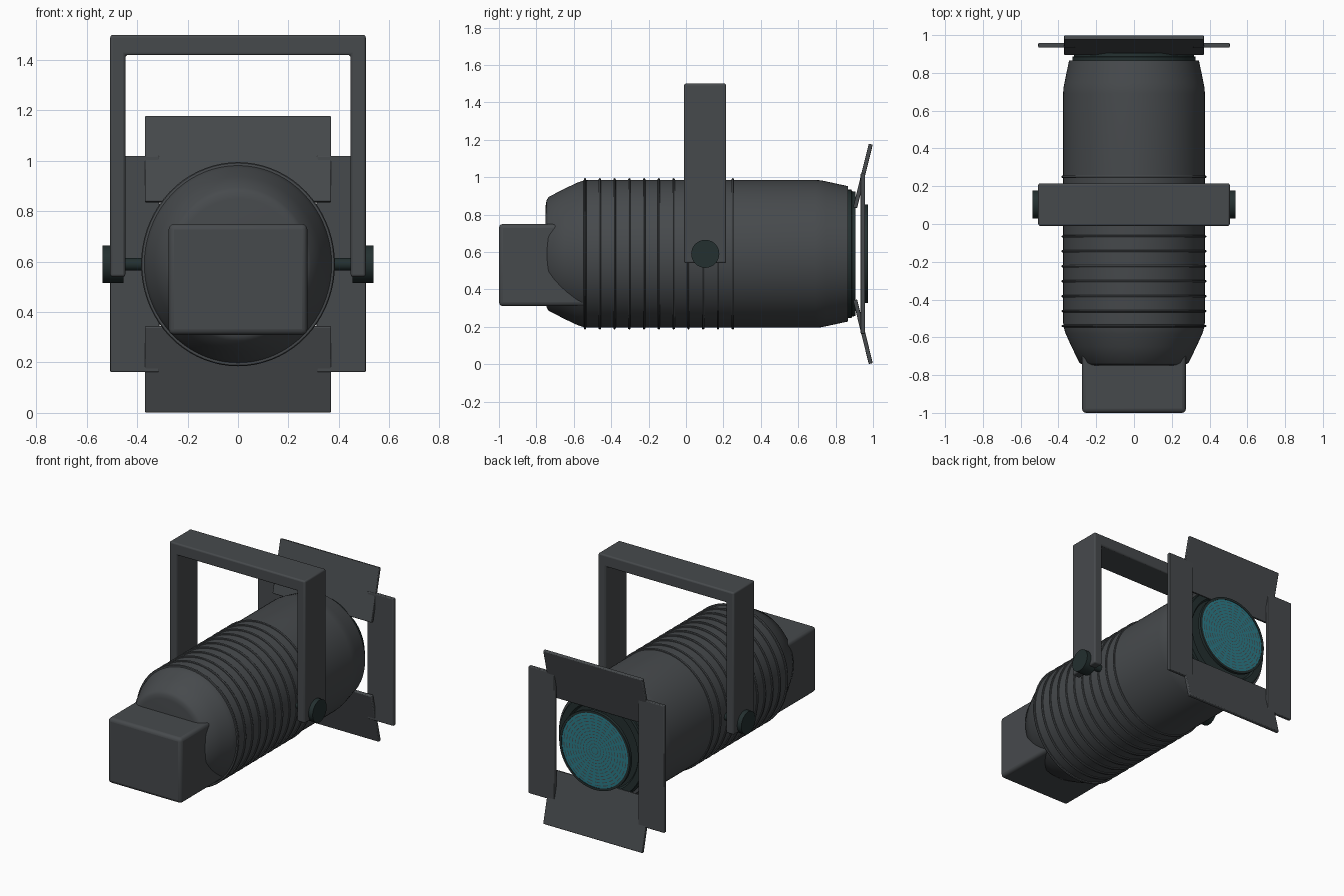
import bpy, bmesh, math
from mathutils import Matrix

if "Cube" in bpy.data.objects:
    bpy.data.objects.remove(bpy.data.objects["Cube"])

CZ = 0.59      # height of the lamp axis
SQUASH = 0.95  # housing is slightly narrower than tall


def material(name, rgb):
    m = bpy.data.materials.new(name)
    m.diffuse_color = (*rgb, 1)
    m.use_nodes = True
    m.node_tree.nodes["Principled BSDF"].inputs["Base Color"].default_value = m.diffuse_color
    return m


GREY = material("housing_grey", (0.062, 0.068, 0.073))
DARK = material("dark_green_black", (0.017, 0.029, 0.029))
TEAL = material("lens_teal", (0.025, 0.20, 0.25))


def finish(bm, name, mats, smooth=None, bevel=0):
    bmesh.ops.recalc_face_normals(bm, faces=bm.faces)
    me = bpy.data.meshes.new(name)
    bm.to_mesh(me)
    bm.free()
    ob = bpy.data.objects.new(name, me)
    bpy.context.collection.objects.link(ob)
    for m in mats:
        me.materials.append(m)
    if bevel:
        b = ob.modifiers.new("bevel", "BEVEL")
        b.width, b.segments = bevel, 3
    if smooth:
        bpy.ops.object.select_all(action="DESELECT")
        ob.select_set(True)
        bpy.context.view_layer.objects.active = ob
        bpy.ops.object.shade_smooth_by_angle(angle=math.radians(smooth))
    return ob


def lathe(name, profile, mats, squash=1.0, segs=72, closed=False, smooth=40, rule=None):
    """Revolve (y, radius) points around the lamp axis."""
    bm = bmesh.new()
    rings = []
    for y, r in profile:
        if r < 1e-6:
            rings.append([bm.verts.new((0, y, CZ))] * segs)
            continue
        rings.append([bm.verts.new((r * squash * math.cos(a), y, CZ + r * math.sin(a)))
                      for a in (2 * math.pi * i / segs for i in range(segs))])
    pairs = list(zip(rings, rings[1:]))
    if closed:
        pairs.append((rings[-1], rings[0]))
    for k, (p, q) in enumerate(pairs):
        for i in range(segs):
            j = (i + 1) % segs
            f = bm.faces.new(list(dict.fromkeys((p[i], p[j], q[j], q[i]))))
            if rule:
                f.material_index = rule(k, i)
    return finish(bm, name, mats, smooth)


def box(name, lo, hi, mat, bevel, rot=None):
    """Box between two corners, optionally tilted about its centre."""
    c = [(a + b) / 2 for a, b in zip(lo, hi)]
    s = [b - a for a, b in zip(lo, hi)]
    bm = bmesh.new()
    bmesh.ops.create_cube(bm, size=1, matrix=Matrix.Translation(c)
                          @ (rot or Matrix()) @ Matrix.Diagonal((*s, 1)))
    return finish(bm, name, [mat], 40, bevel)


# Main housing with rounded tail and tapered nose
lathe("housing", [(-0.75, 0), (-0.75, 0.26), (-0.746, 0.285), (-0.735, 0.304),
                  (-0.65, 0.348), (-0.58, 0.381), (-0.55, 0.391), (-0.52, 0.395),
                  (0.69, 0.395), (0.72, 0.393), (0.75, 0.387), (0.865, 0.362),
                  (0.865, 0)], [GREY], SQUASH)

# Cooling ribs around the housing
for n in range(11):
    y = -0.54 + n * 0.079
    lathe(f"rib_{n + 1}", [(y - 0.007, 0.39), (y - 0.006, 0.401), (y, 0.405),
                           (y + 0.006, 0.401), (y + 0.007, 0.39)],
          [GREY], SQUASH, closed=True)

# Stepped collar on the nose
lathe("nose_collar", [(0.85, 0), (0.85, 0.343), (0.885, 0.343), (0.888, 0.335),
                      (0.905, 0.333), (0.905, 0.29), (0.89, 0.28), (0.89, 0)],
      [DARK], SQUASH)

# Lens with concentric broken grooves, held in a slim rim
lens = [(0.957, 0), (0.957, 0.25), (0.971, 0.25)]
for n in range(11, 0, -1):
    r = 0.25 * n / 12
    lens += [(0.972, r + 0.005), (0.972, r)]
lens.append((0.972, 0))
lathe("lens", lens, [TEAL, GREY],
      rule=lambda k, i: 1 if k >= 3 and k % 2 == 1 and i % 3 else 0)
lathe("lens_rim", [(0.953, 0.248), (0.953, 0.264), (0.974, 0.264), (0.974, 0.248)],
      [DARK], closed=True)

# Rear lamp box
box("lamp_box", (-0.275, -1.0, 0.31), (0.275, -0.50, 0.75), GREY, 0.022)

# Hanging bracket, an upside-down U profile given depth
bm = bmesh.new()
outline = [(-0.507, 0.54), (-0.507, 1.5), (0.507, 1.5), (0.507, 0.54),
           (0.447, 0.54), (0.447, 1.42), (-0.447, 1.42), (-0.447, 0.54)]
face = bm.faces.new([bm.verts.new((x, -0.01, z)) for x, z in outline])
ext = bmesh.ops.extrude_face_region(bm, geom=[face])
bmesh.ops.translate(bm, vec=(0, 0.225, 0),
                    verts=[v for v in ext["geom"] if isinstance(v, bmesh.types.BMVert)])
finish(bm, "hanging_bracket", [GREY], 40, 0.01)

for side, label in ((-1, "left"), (1, "right")):
    # Tilt knob and its pivot
    for part, r, x0, x1 in (("knob", 0.075, 0.455, 0.538), ("pivot", 0.025, 0.35, 0.46)):
        bm = bmesh.new()
        bmesh.ops.create_cone(bm, cap_ends=True, segments=32, radius1=r, radius2=r,
                              depth=x1 - x0,
                              matrix=Matrix.Translation((side * (x0 + x1) / 2, 0.103, CZ))
                              @ Matrix.Rotation(math.pi / 2, 4, "Y"))
        finish(bm, f"{label}_{part}", [DARK], 40)
    # Side barn door
    xs = sorted((side * 0.312, side * 0.507))
    box(f"{label}_door", (xs[0], 0.934, 0.162), (xs[1], 0.958, 1.02), GREY, 0.005)

# Tilted upper and lower barn doors
for side, label in ((-1, "lower"), (1, "upper")):
    mid = CZ + side * 0.4165
    tilt = Matrix.Rotation(-side * math.atan2(0.083, 0.337), 4, "X")
    box(f"{label}_door", (-0.37, 0.935, mid - 0.175), (0.37, 0.957, mid + 0.175),
        GREY, 0.005, tilt)
